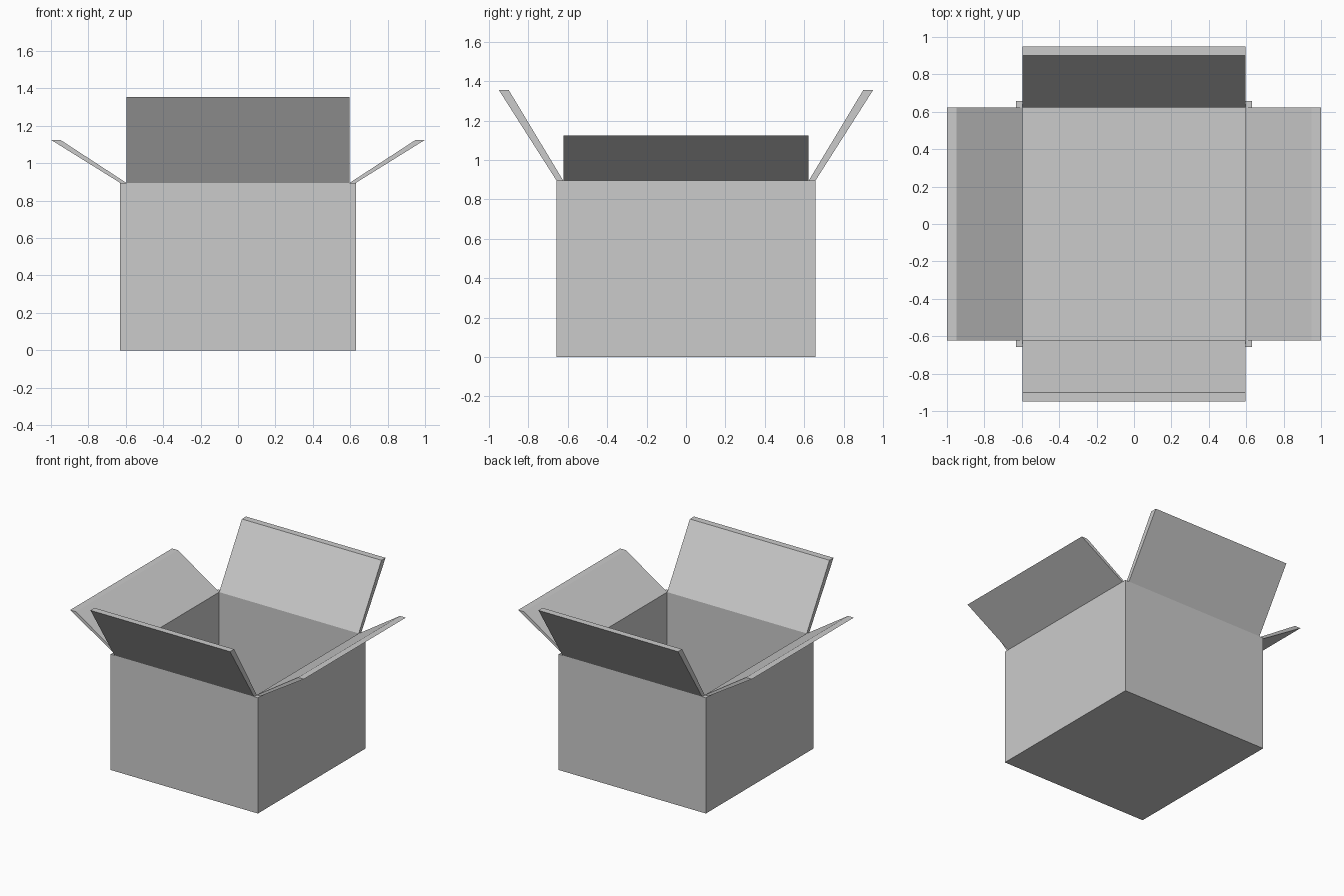
import bpy, bmesh
from mathutils import Vector

if "Cube" in bpy.data.objects:
    bpy.data.objects.remove(bpy.data.objects["Cube"])

OX, OY = 0.63, 0.657      # outer half sizes
IX, IY = 0.597, 0.623     # inner half sizes
H, FLOOR = 0.895, 0.03


def add_object(name, bm):
    bmesh.ops.recalc_face_normals(bm, faces=bm.faces)
    mesh = bpy.data.meshes.new(name)
    bm.to_mesh(mesh)
    bm.free()
    obj = bpy.data.objects.new(name, mesh)
    bpy.context.collection.objects.link(obj)
    return obj


def ring(bm, x, y, z):
    return [bm.verts.new((sx * x, sy * y, z))
            for sx, sy in ((-1, -1), (1, -1), (1, 1), (-1, 1))]


# Open box body: outer shell, rim, inner walls and floor
bm = bmesh.new()
rings = [ring(bm, OX, OY, 0), ring(bm, OX, OY, H),
         ring(bm, IX, IY, H), ring(bm, IX, IY, FLOOR)]
for a, b in zip(rings, rings[1:]):
    for i in range(4):
        j = (i + 1) % 4
        bm.faces.new((a[i], a[j], b[j], b[i]))
bm.faces.new(rings[0])
bm.faces.new(rings[-1])
add_object("box_body", bm)


def flap(name, profile, half_width, out, along):
    """Extrude a (outward, height) profile along the hinge direction."""
    bm = bmesh.new()
    face = bm.faces.new([bm.verts.new(out * d + Vector((0, 0, z)) - along * half_width)
                         for d, z in profile])
    new = bmesh.ops.extrude_face_region(bm, geom=[face])["geom"]
    bmesh.ops.translate(bm, vec=along * 2 * half_width,
                        verts=[v for v in new if isinstance(v, bmesh.types.BMVert)])
    add_object(name, bm)


X, Y = Vector((1, 0, 0)), Vector((0, 1, 0))
steep = [(IY, H), (OY, H), (0.95, 1.355), (0.90, 1.355)]
shallow = [(IX, H), (OX, H), (1.0, 1.125), (0.95, 1.125)]

# Four opened flaps
for name, s in (("front_flap", -1), ("back_flap", 1)):
    flap(name, steep, IX, Y * s, X)
for name, s in (("left_flap", -1), ("right_flap", 1)):
    flap(name, shallow, IY, X * s, Y)
